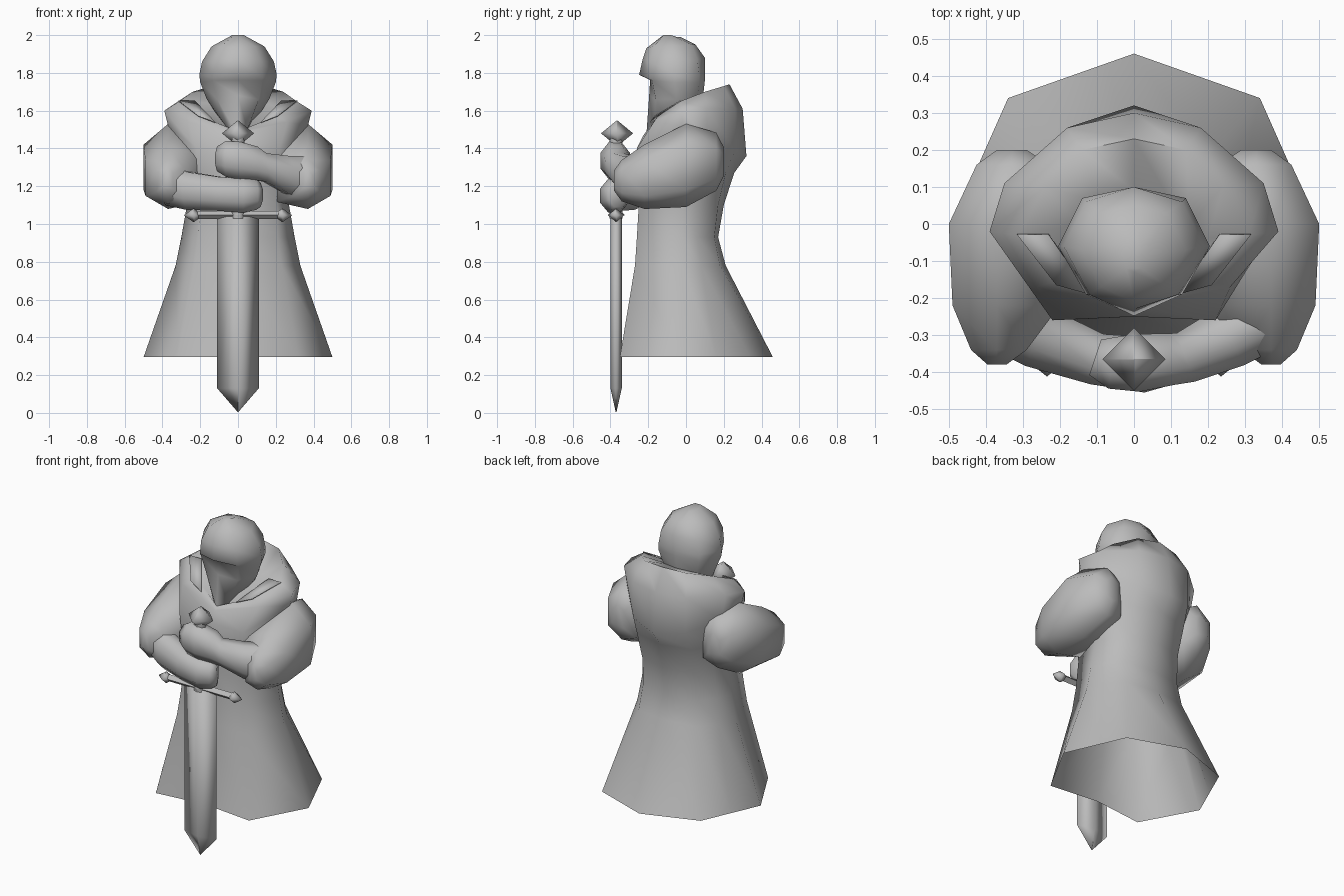
import bpy, bmesh, math
from mathutils import Vector

cube = bpy.data.objects.get("Cube")
if cube:
    bpy.data.objects.remove(cube, do_unlink=True)

stone = bpy.data.materials.new("grey stone")
stone.use_nodes = True
GREY = (0.5, 0.5, 0.5, 1)
stone.diffuse_color = GREY
stone.node_tree.nodes["Principled BSDF"].inputs["Base Color"].default_value = GREY


def finish(name, bm, angle=80):
    bmesh.ops.recalc_face_normals(bm, faces=bm.faces)
    mesh = bpy.data.meshes.new(name)
    bm.to_mesh(mesh)
    bm.free()
    mesh.materials.append(stone)
    ob = bpy.data.objects.new(name, mesh)
    bpy.context.collection.objects.link(ob)
    bpy.ops.object.select_all(action='DESELECT')
    ob.select_set(True)
    bpy.context.view_layer.objects.active = ob
    bpy.ops.object.shade_smooth_by_angle(angle=math.radians(angle))
    return ob


def loft(name, rings, caps=(True, True), angle=80):
    """Skin a list of closed rings that share a point count."""
    bm = bmesh.new()
    rows = [[bm.verts.new(p) for p in ring] for ring in rings]
    n = len(rows[0])
    for a, b in zip(rows, rows[1:]):
        for i in range(n):
            j = (i + 1) % n
            bm.faces.new((a[i], a[j], b[j], b[i]))
    for cap, row in zip(caps, (rows[0], rows[-1])):
        if cap:
            bm.faces.new(row)
    return finish(name, bm, angle)


def mirrored(half):
    """Half outline from back centre to front centre -> closed ring."""
    return half + [(-x, y, z) for x, y, z in half[-2:0:-1]]


def level(z, *half):
    return [(x, y, z) for x, y in half]


def oval(centre, side, rw, rh, n=8):
    """Flat-sided oval in the plane of 'side' and world up."""
    k = 1 / math.cos(math.pi / n)
    ring = []
    for i in range(n):
        a = (i + 0.5) * 2 * math.pi / n
        ring.append(Vector(centre) + side * (rw * k * math.cos(a))
                    + Vector((0, 0, rh * k * math.sin(a))))
    return ring


def tube(name, stations):
    """Tube through (centre, half width, half height) stations."""
    pts = [Vector(s[0]) for s in stations]
    rings = []
    for i, (c, rw, rh) in enumerate(stations):
        t = pts[min(i + 1, len(pts) - 1)] - pts[max(i - 1, 0)]
        rings.append(oval(c, Vector((-t.y, t.x, 0)).normalized(), rw, rh))
    return loft(name, rings)


def gem(name, centre, rx, ry, rz):
    x, y, z = centre
    square = lambda s, h: [(x + rx * s, y, h), (x, y + ry * s, h),
                           (x - rx * s, y, h), (x, y - ry * s, h)]
    return loft(name, [square(.02, z - rz), square(1, z), square(.02, z + rz)], angle=180)


def plate(name, points):
    bm = bmesh.new()
    bm.faces.new([bm.verts.new(p) for p in points])
    ob = finish(name, bm)
    mod = ob.modifiers.new("thickness", 'SOLIDIFY')
    mod.thickness = 0.006


# Robe, open at the flared hem, running up into the draped mantle and collar
loft("robe_and_mantle", [mirrored(r) for r in (
    level(0.295, (0, .46), (.34, .34), (.42, .16), (.5, -.02), (.32, -.35), (0, -.315)),
    level(0.78, (0, .21), (.2, .18), (.28, .08), (.33, -.02), (.23, -.27), (0, -.25)),
    level(0.93, (0, .17), (.19, .15), (.26, .06), (.3, -.02), (.21, -.26), (0, -.24)),
    level(1.1, (0, .2), (.18, .17), (.24, .07), (.27, -.02), (.2, -.25), (0, -.24)),
    level(1.27, (0, .255), (.19, .21), (.27, .09), (.31, 0), (.21, -.25), (0, -.24)),
    [(0, .32, 1.36), (.18, .26, 1.39), (.32, .11, 1.45), (.37, -.02, 1.52),
     (.22, -.26, 1.4), (0, -.25, 1.4)],
    [(0, .3, 1.61), (.18, .26, 1.61), (.35, .11, 1.61), (.39, -.02, 1.6),
     (.26, -.17, 1.54), (0, -.225, 1.47)],
    [(0, .23, 1.74), (.14, .2, 1.73), (.24, .1, 1.7), (.31, -.03, 1.65),
     (.2, -.15, 1.57), (0, -.21, 1.49)],
    [(0, .09, 1.68), (.1, .06, 1.67), (.15, 0, 1.64), (.2, -.04, 1.62),
     (.12, -.15, 1.54), (0, -.19, 1.47)])], caps=(False, True))

# Hooded head with a brim over the face and a tapering beard
loft("hooded_head", [mirrored(r) for r in (
    [(0, .05, 1.5), (.05, .03, 1.5), (.06, -.08, 1.5), (.05, -.17, 1.5), (0, -.21, 1.47)],
    [(0, .09, 1.67), (.11, .06, 1.66), (.165, -.05, 1.66), (.11, -.16, 1.66), (0, -.195, 1.68)],
    [(0, .1, 1.76), (.14, .07, 1.75), (.2, -.06, 1.75), (.13, -.18, 1.76), (0, -.19, 1.762)],
    [(0, .1, 1.79), (.14, .07, 1.79), (.205, -.06, 1.79), (.13, -.19, 1.775), (0, -.248, 1.79)],
    [(0, .1, 1.88), (.13, .06, 1.87), (.19, -.06, 1.86), (.12, -.19, 1.86), (0, -.23, 1.87)],
    [(0, .05, 1.95), (.09, .03, 1.95), (.14, -.07, 1.94), (.09, -.17, 1.94), (0, -.21, 1.93)],
    [(0, -.03, 1.99), (.02, -.05, 1.99), (.03, -.08, 2), (.02, -.12, 2), (0, -.13, 1.99)])],
    angle=70)


def sleeve_ring(s, y, x, z, rx, rz, inner):
    """Six-sided section whose inner side reaches in towards the chest."""
    outline = ((rx, .55), (0, 1.1), (-inner, .7), (-inner, -.85), (0, -1.1), (rx, -.65))
    return [(s * (x + dx), y, z + rz * h) for dx, h in outline]


# Puffed sleeves merging with the chest, and collar flaps, on both sides
SLEEVE = ((.2, .33, 1.33, .04, .07, .04), (.16, .33, 1.33, .095, .14, .1),
          (0, .37, 1.31, .13, .2, .2), (-.22, .37, 1.25, .12, .155, .17),
          (-.34, .37, 1.23, .07, .1, .08), (-.38, .375, 1.23, .02, .05, .03))
for side, s in (("left", 1), ("right", -1)):
    loft(side + "_sleeve", [sleeve_ring(s, *station) for station in SLEEVE])
    plate(side + "_collar_flap", [(s * .23, -.03, 1.655), (s * .315, -.03, 1.655),
                                  (s * .21, -.165, 1.575), (s * .12, -.19, 1.54)])

# Forearms ending in hands stacked around the grip
tube("left_forearm", [
    ((.37, -.25, 1.24), .085, .12), ((.26, -.305, 1.26), .085, .1),
    ((.14, -.36, 1.3), .07, .075), ((.1, -.365, 1.32), .07, .09),
    ((.01, -.375, 1.335), .078, .1), ((-.06, -.375, 1.345), .07, .095),
    ((-.105, -.36, 1.345), .05, .065)])
tube("right_forearm", [
    ((-.37, -.25, 1.22), .085, .12), ((-.26, -.305, 1.175), .085, .1),
    ((-.1, -.365, 1.16), .07, .09), ((.03, -.38, 1.15), .075, .09),
    ((.09, -.37, 1.155), .065, .08), ((.11, -.36, 1.155), .05, .065)])

# Sword, point down
SY = -.37
def blade_ring(w, d, z):
    return [(w, SY, z), (0, SY + d, z), (-w, SY, z), (0, SY - d, z)]

loft("sword_blade", [blade_ring(.002, .002, .005), blade_ring(.11, .03, .13),
                     blade_ring(.11, .03, 1.04)], angle=180)
loft("sword_grip", [[(.035 * math.cos(a * math.pi / 4), SY + .035 * math.sin(a * math.pi / 4), z)
                     for a in range(8)] for z in (1.03, 1.46)])
gem("sword_pommel", (0, -.365, 1.48), .085, .085, .068)
loft("sword_guard", [[(x, SY + .022 * math.cos(a * math.pi / 2), 1.048 + .022 * math.sin(a * math.pi / 2))
                      for a in range(4)] for x in (-.25, .25)])
gem("guard_centre", (0, SY, 1.048), .05, .045, .04)
for side, s in (("left", 1), ("right", -1)):
    gem(side + "_guard_tip", (s * .235, SY, 1.046), .052, .042, .036)
